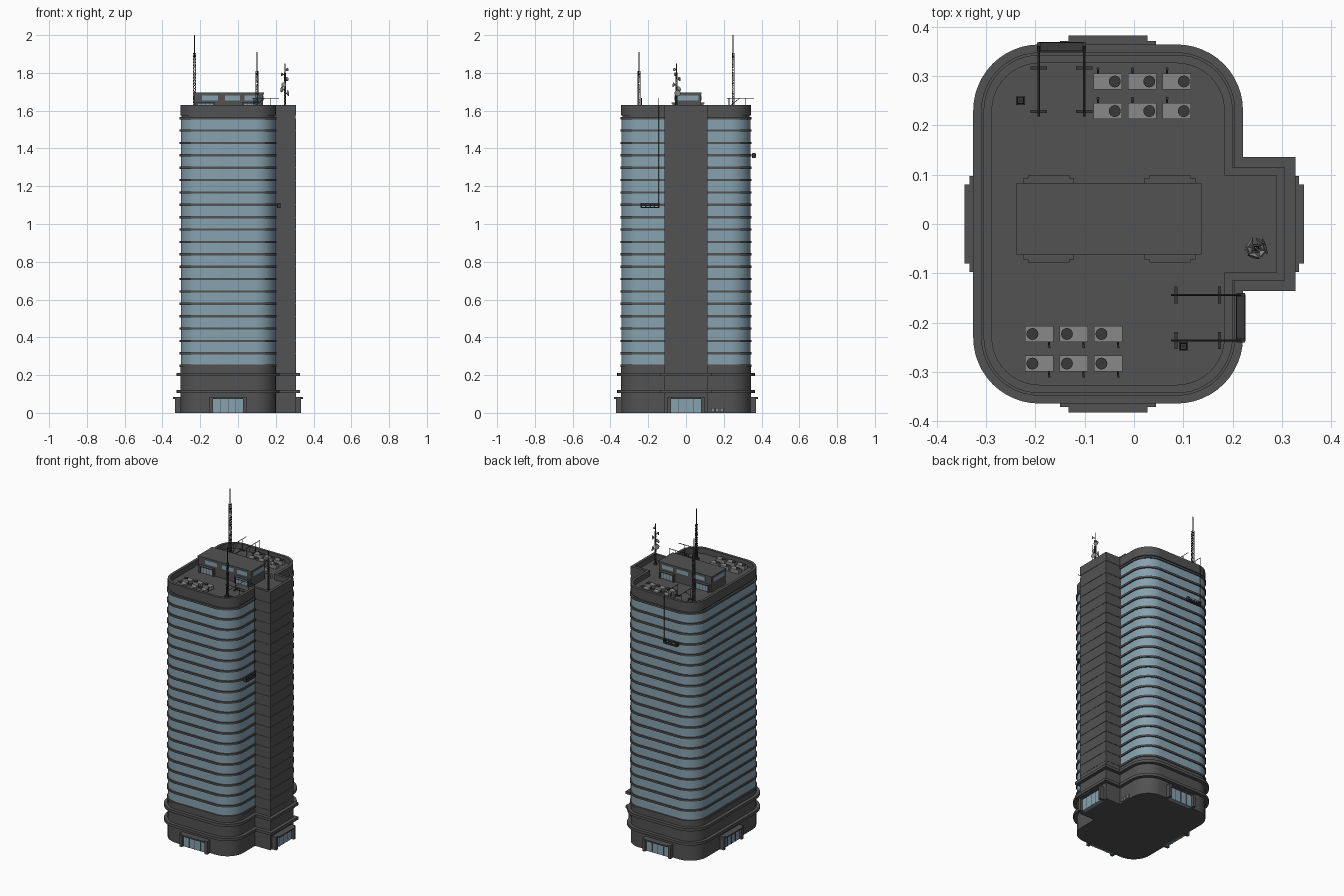
import bpy, bmesh, math
from mathutils import Vector, Matrix

if "Cube" in bpy.data.objects:
    bpy.data.objects.remove(bpy.data.objects["Cube"])


def material(name, rgb):
    m = bpy.data.materials.new(name)
    m.diffuse_color = (*rgb, 1)
    m.use_nodes = True
    m.node_tree.nodes["Principled BSDF"].inputs["Base Color"].default_value = m.diffuse_color
    return m


CONCRETE = material("dark concrete", (0.085, 0.085, 0.085))
GLASS = material("blue glass", (0.24, 0.36, 0.43))
GREY = material("light grey metal", (0.25, 0.25, 0.25))
METAL = material("black metal", (0.04, 0.04, 0.04))

CX, HX, HY, RAD = -0.0525, 0.2525, 0.343, 0.113   # tower plan
SHAFT_X, SHAFT_Y = 0.306, 0.115                   # lift shaft plan
ROOF = 1.595


class Part:
    """Collects simple solids into one mesh object."""
    def __init__(self):
        self.bm = bmesh.new()

    def box(self, x0, x1, y0, y1, z0, z1):
        m = Matrix.Translation(((x0 + x1) / 2, (y0 + y1) / 2, (z0 + z1) / 2))
        bmesh.ops.create_cube(self.bm, size=1, matrix=m @ Matrix.Diagonal((x1 - x0, y1 - y0, z1 - z0, 1)))

    def bar(self, p, q, r, sides=4, r2=None):
        p, q = Vector(p), Vector(q)
        d = q - p
        m = Matrix.Translation((p + q) / 2) @ d.to_track_quat('Z', 'Y').to_matrix().to_4x4()
        bmesh.ops.create_cone(self.bm, cap_ends=True, segments=sides, radius1=r,
                              radius2=r if r2 is None else r2, depth=d.length, matrix=m)

    def loft(self, profile, shaft=True):
        """Stack offset copies of the plan outline: profile = [(offset, z), ...]"""
        rings = [[self.bm.verts.new((x, y, z)) for x, y in outline(d, shaft)] for d, z in profile]
        n = len(rings[0])
        for a, b in zip(rings, rings[1:]):
            for i in range(n):
                j = (i + 1) % n
                self.bm.faces.new((a[i], a[j], b[j], b[i]))
        self.bm.faces.new(rings[0][::-1])
        self.bm.faces.new(rings[-1])

    def finish(self, name, mat, smooth=False, matrix=None):
        me = bpy.data.meshes.new(name)
        self.bm.to_mesh(me)
        self.bm.free()
        me.materials.append(mat)
        ob = bpy.data.objects.new(name, me)
        bpy.context.collection.objects.link(ob)
        if matrix:
            ob.matrix_world = matrix
        if smooth:
            bpy.ops.object.select_all(action='DESELECT')
            ob.select_set(True)
            bpy.context.view_layer.objects.active = ob
            bpy.ops.object.shade_smooth_by_angle(angle=math.radians(30))
        return ob


def outline(d, shaft):
    """Rounded rectangle, counter-clockwise, optionally with the shaft bump on +x."""
    pts = []
    for k, (sx, sy) in enumerate([(1, 1), (-1, 1), (-1, -1), (1, -1)]):
        for i in range(13):
            a = math.pi / 2 * (k + i / 12)
            pts.append((CX + sx * (HX - RAD) + (RAD + d) * math.cos(a),
                        sy * (HY - RAD) + (RAD + d) * math.sin(a)))
    if shaft:
        x0, x1, y = CX + HX + d, SHAFT_X + d, SHAFT_Y + d
        pts += [(x0, -y), (x1, -y), (x1, y), (x0, y)]
    return pts


# Base with two projecting ledges
p = Part()
p.loft([(0, 0), (0, 0.105), (0.021, 0.105), (0.021, 0.122), (0, 0.122), (0, 0.195),
        (0.021, 0.195), (0.021, 0.212), (0, 0.212), (0, 0.25)])
p.finish("base", CONCRETE, True)

# Glass tower and floor slabs
p = Part()
p.loft([(-0.002, 0.25), (-0.002, 1.565)], False)
p.finish("glass_walls", GLASS, True)
FLOORS, STEP = 20, 0.0655
p = Part()
for i in range(FLOORS + 1):
    z = 0.25 + i * STEP
    p.loft([(0.005, z - 0.006), (0.005, z + 0.006)], False)
p.finish("floor_slabs", CONCRETE, True)

# Lift shaft in storey-high panels with fine joints
p = Part()
p.box(0.1, SHAFT_X - 0.002, -SHAFT_Y + 0.002, SHAFT_Y - 0.002, 0.25, 1.58)
for i in range(FLOORS):
    z = 0.25 + i * STEP
    p.box(0.1, SHAFT_X, -SHAFT_Y, SHAFT_Y, z + 0.001, z + STEP - 0.001)
p.finish("lift_shaft", CONCRETE)

# Parapet and sunken roof deck
p = Part()
p.loft([(-0.006, 1.56), (-0.006, 1.574), (0, 1.574), (0, 1.63), (-0.017, 1.63), (-0.017, ROOF)])
p.finish("parapet_and_roof", CONCRETE, True)


def entrance(name, x, y, turn, w, h, deep, z=0.0):
    """Glazed doorway facing -y before turning: side piers, canopy, mullions."""
    m = Matrix.Translation((x, y, z)) @ Matrix.Rotation(turn, 4, 'Z')
    f, g = Part(), Part()
    g.box(-w, w, -deep * 0.3, 0.01, 0, h * 0.9)
    for s in (-1, 1):
        f.box(*sorted((s * w, s * w * 1.22)), -deep * 0.72, 0.01, 0, h)
    f.box(-w, w, -deep, 0.01, h * 0.9, h)
    for i in range(1, 4):
        c = -w + i * w / 2
        f.box(c - 0.0012, c + 0.0012, -deep * 0.36, 0, 0, h * 0.9)
    f.finish(name + "_frame", CONCRETE, matrix=m)
    g.finish(name + "_glass", GLASS, matrix=m)


entrance("front_entrance", CX, -HY, 0, 0.08, 0.083, 0.039)
entrance("right_entrance", SHAFT_X, 0, math.pi / 2, 0.08, 0.083, 0.039)
entrance("back_entrance", CX, HY, math.pi, 0.08, 0.083, 0.039)
entrance("left_entrance", CX - HX, 0, -math.pi / 2, 0.08, 0.083, 0.039)

# Penthouse with windows and four doorways
PX0, PX1, PY0, PY1 = -0.238, 0.137, -0.062, 0.083
p = Part()
p.box(PX0 + 0.004, PX1 - 0.004, PY0 + 0.004, PY1 - 0.004, ROOF, 1.688)
p.box(PX0, PX1, PY0, PY1, 1.686, 1.695)
p.finish("penthouse", CONCRETE)
p = Part()
for a, b in ((-0.19, -0.105), (-0.07, 0.01), (0.035, 0.11)):
    p.box(a, b, PY0 + 0.002, PY1 - 0.002, 1.655, 1.681)
p.box(PX0 + 0.002, PX1 - 0.002, -0.045, 0.065, 1.655, 1.681)
p.finish("penthouse_windows", GLASS)
for i, x in enumerate((-0.173, 0.073)):
    entrance(f"penthouse_front_door_{i}", x, PY0 + 0.004, 0, 0.042, 0.047, 0.02, ROOF)
    entrance(f"penthouse_back_door_{i}", x, PY1 - 0.004, math.pi, 0.042, 0.047, 0.02, ROOF)

# Rooftop air conditioners: casing, fan and pipe
cases, fans = Part(), Part()
for x0, ys, s in ((0.017, (0.289, 0.229), 1), (-0.122, (-0.223, -0.283), -1)):
    for x in (x0 - 0.07, x0, x0 + 0.07):
        for y in ys:
            cases.box(x - 0.029, x + 0.029, y - 0.016, y + 0.016, ROOF + 0.003, ROOF + 0.027)
            fx = x + s * 0.014
            fans.bar((fx, y, ROOF + 0.02), (fx, y, ROOF + 0.031), 0.012, 16)
            px, py = x - s * 0.02, y + s * 0.026
            fans.bar((px, py, ROOF), (px, py, ROOF + 0.024), 0.003, 8)
            fans.bar((px, py, ROOF + 0.021), (px, y, ROOF + 0.021), 0.002, 8)
cases.finish("air_conditioner_cases", GREY)
fans.finish("air_conditioner_fans", METAL, True)


def mast(name, x, y, z_lattice, z_top, r=0.006):
    """Square lattice mast with a thin aerial on top."""
    p = Part()
    p.box(x - 0.009, x + 0.009, y - 0.009, y + 0.009, ROOF, ROOF + 0.008)
    c = [(x + r * a, y + r * b) for a, b in ((1, 1), (-1, 1), (-1, -1), (1, -1))]
    n = round((z_lattice - ROOF) / 0.016)
    h = (z_lattice - ROOF) / n
    for k in range(4):
        a, b = c[k], c[(k + 1) % 4]
        p.bar((*a, ROOF), (*a, z_lattice), 0.0016)
        for i in range(n):
            z = ROOF + i * h
            s, e = (a, b) if i % 2 else (b, a)
            p.bar((*s, z), (*e, z + h), 0.001)
            p.bar((*a, z + h), (*b, z + h), 0.001)
    p.bar((x, y, z_lattice - 0.03), (x, y, z_top), 0.0025, 6)
    return p.finish(name, METAL)


mast("tall_mast", -0.23, 0.25, 1.905, 2.0)
mast("short_mast", 0.1, -0.248, 1.81, 1.91)

# Dish mast on the shaft roof
DX, DY = 0.248, -0.05
mast("dish_mast", DX, DY, 1.8, 1.85, 0.004)
p = Part()
for a, z, r in ((0.3, 1.69, 0.017), (2.6, 1.71, 0.016), (4.4, 1.735, 0.013),
                (1.0, 1.765, 0.012), (3.4, 1.79, 0.01), (5.6, 1.815, 0.009)):
    d = Vector((math.cos(a), math.sin(a), 0.15))
    o = Vector((DX, DY, z))
    p.bar(o, o + d * 0.014, 0.002)
    p.bar(o + d * 0.010, o + d * 0.018, 0.004, 14, r)
p.finish("dishes", GREY, True)


def cleaning_rig(name, matrix, z):
    """Two roof davits holding a cradle on cables; local +y points out of the facade."""
    p = Part()
    for x in (-0.046, 0.046):
        for y in (-0.115, -0.027):
            p.bar((x, y, ROOF), (x, y, 1.668), 0.002)
            p.box(x - 0.017, x + 0.017, y - 0.003, y + 0.003, ROOF, ROOF + 0.007)
        p.bar((x, -0.125, 1.666), (x, 0.018, 1.666), 0.0022)
        p.bar((x, -0.115, ROOF + 0.005), (x, -0.027, ROOF + 0.005), 0.002)
        p.bar((x, -0.115, 1.62), (x, -0.06, 1.665), 0.0015)
        p.bar((x, 0.017, 1.666), (x, 0.017, z + 0.022), 0.0009)
    p.box(-0.047, 0.047, 0.007, 0.026, z - 0.006, z - 0.001)
    for y in (0.008, 0.025):
        for h in (0.008, 0.016):
            p.bar((-0.047, y, z + h), (0.047, y, z + h), 0.0013)
        for i in range(5):
            x = -0.046 + i * 0.023
            p.bar((x, y, z - 0.004), (x, y, z + 0.016), 0.0013)
    for x in (-0.046, 0.046):
        p.box(x - 0.004, x + 0.004, 0.008, 0.025, z - 0.003, z + 0.02)
    p.finish(name, METAL, matrix=matrix)


cleaning_rig("back_cleaning_rig", Matrix.Translation((-0.147, HY, 0)), 1.355)
cleaning_rig("right_cleaning_rig", Matrix.Translation((CX + HX, -0.19, 0))
             @ Matrix.Rotation(-math.pi / 2, 4, 'Z'), 1.09)

# Small meter boxes beside the right entrance
p = Part()
for y in (0.142, 0.166, 0.19):
    p.box(0.19, 0.209, y - 0.009, y + 0.009, 0.006, 0.026)
p.finish("meter_boxes", GREY)
